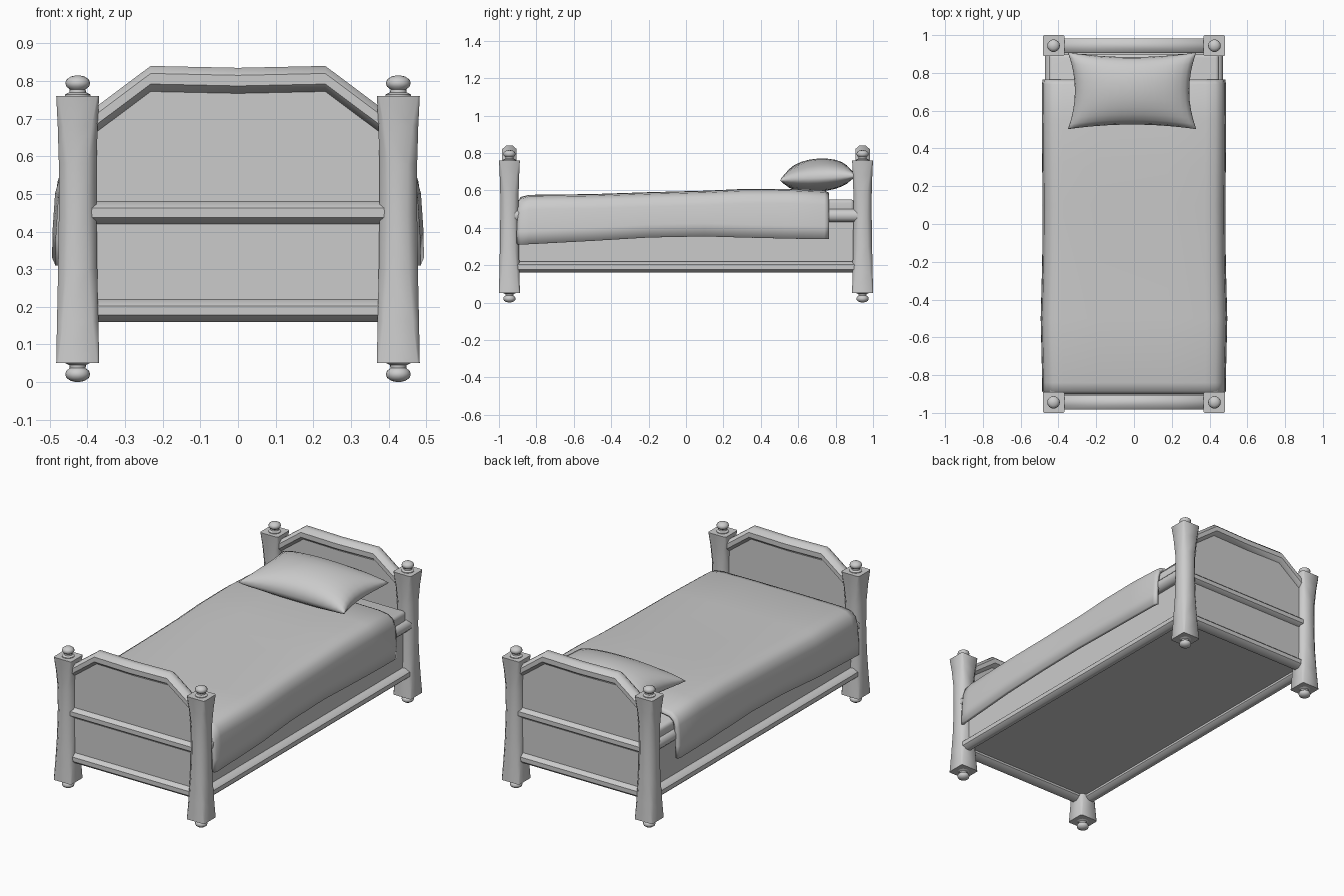
import bpy, bmesh
from math import sin, cos, pi, copysign

if "Cube" in bpy.data.objects:
    bpy.data.objects.remove(bpy.data.objects["Cube"])


def finish(name, bm, angle=50, mirror=()):
    bmesh.ops.recalc_face_normals(bm, faces=bm.faces[:])
    me = bpy.data.meshes.new(name)
    bm.to_mesh(me)
    bm.free()
    ob = bpy.data.objects.new(name, me)
    bpy.context.collection.objects.link(ob)
    bpy.ops.object.select_all(action='DESELECT')
    ob.select_set(True)
    bpy.context.view_layer.objects.active = ob
    bpy.ops.object.shade_smooth_by_angle(angle=angle * pi / 180)
    if mirror:
        m = ob.modifiers.new("mirror", 'MIRROR')
        m.use_axis = ['X' in mirror, 'Y' in mirror, False]
        m.use_mirror_merge = False
    return ob


def loft(name, rings, closed=True, caps=True, angle=50, mirror=()):
    bm = bmesh.new()
    rows = [[bm.verts.new(p) for p in r] for r in rings]
    n = len(rows[0])
    for a, b in zip(rows, rows[1:]):
        for i in range(n if closed else n - 1):
            j = (i + 1) % n
            bm.faces.new((a[i], a[j], b[j], b[i]))
    if caps:
        bm.faces.new(rows[0])
        bm.faces.new(rows[-1])
    return finish(name, bm, angle, mirror)


def box(name, lo, hi, bevel=0.0):
    bm = bmesh.new()
    bmesh.ops.create_cube(bm, size=1)
    for v in bm.verts:
        v.co = [(l + h) / 2 + c * (h - l) for c, l, h in zip(v.co, lo, hi)]
    if bevel:
        bmesh.ops.bevel(bm, geom=bm.edges[:], offset=bevel, segments=3,
                        profile=0.5, affect='EDGES')
    return finish(name, bm)


def octagon(rx, ry):
    return [(rx * cos((k + .5) * pi / 4) / cos(pi / 8),
             ry * sin((k + .5) * pi / 4) / cos(pi / 8)) for k in range(8)]


PX, PY = 0.426, 0.944

# Posts: square at the flared ends, rounded and pinched in the middle
rings = []
for z, h, cut in [(0.05, .057, .006), (0.16, .055, .016), (0.3, .052, .024),
                  (0.45, .050, .026), (0.58, .050, .024), (0.68, .053, .016),
                  (0.76, .057, .006)]:
    c = h - cut
    ring = [(h, -c), (h, c), (c, h), (-c, h), (-h, c), (-h, -c), (-c, -h), (c, -h)]
    rings.append([(PX + x, PY + y * .98, z) for x, y in ring])
loft("bed_post", rings, angle=60, mirror="XY")

# Turned knobs on top and feet below
knob = [(-.01, .034), (.004, .034), (.010, .022), (.018, .021), (.025, .030),
        (.034, .033), (.044, .030), (.052, .018), (.055, .004)]
for name, z0, s in [("post_knob", .76, 1), ("post_foot", .055, -1)]:
    loft(name, [[(PX + r * cos(k * pi / 8), PY + r * sin(k * pi / 8), z0 + s * z)
                 for k in range(16)] for z, r in knob], mirror="XY")

# Headboard and footboard: arched top rail, straight rails, thin panel
arch = [(-.41, .673), (-.232, .806), (0, .801), (.232, .806), (.41, .673)]
loft("arched_rail", [[(x, PY + a, z + b) for a, b in octagon(.039, .034)]
                     for x, z in arch], angle=46, mirror="Y")
for name, z in [("middle_cross_rail", .45), ("lower_cross_rail", .19)]:
    loft(name, [[(x, PY + a, z + b) for a, b in octagon(.036, .03)]
                for x in (-.41, .41)], angle=46, mirror="Y")
outline = [(-.41, .19)] + arch + [(.41, .19)]
loft("end_panel", [[(x, y, z) for x, z in outline] for y in (PY - .014, PY + .014)],
     angle=30, mirror="Y")

# Side rails
for name, z, rx, rz in [("upper_side_rail", .465, .033, .034),
                        ("lower_side_rail", .19, .033, .03)]:
    loft(name, [[(.438 + a, y, z + b) for a, b in octagon(rx, rz)]
                for y in (-.93, .93)], angle=46, mirror="X")

# Bed base and mattress
box("bed_base", (-.43, -.935, .19), (.43, .935, .46))
box("mattress", (-.45, -.9, .45), (.45, .9, .552), .02)

# Blanket draped over the mattress: (y, top height, hem height, hem half width)
stations = [(-.905, .46, .315, .470), (-.9, .535, .31, .478), (-.885, .562, .31, .486),
            (-.84, .574, .312, .486), (-.5, .578, .33, .494), (-.2, .588, .348, .486),
            (.1, .596, .354, .484), (.3, .605, .348, .486), (.55, .606, .342, .488),
            (.74, .598, .339, .487), (.765, .585, .339, .483)]
rings = []
for y, top, hem, w in stations:
    half = [(w, hem), (w - .001, hem + .07), (w - .008, top - .075),
            (w - .022, top - .032), (w - .055, top - .008), (w - .11, top), (.18, top + .002)]
    rings.append([(x, y, z) for x, z in half] + [(-x, y, z) for x, z in half[::-1]])
blanket = loft("blanket", rings, closed=False, caps=False, angle=70)
sol = blanket.modifiers.new("thickness", 'SOLIDIFY')
sol.thickness, sol.offset = .018, -1

# Pillow: two bulged sheets sharing a pinched seam
bm = bmesh.new()
for side in (.105, -.072):
    new = bmesh.ops.create_grid(bm, x_segments=16, y_segments=12, size=1)["verts"]
    for vert in new:
        u, v = sin(vert.co.x * pi / 2), sin(vert.co.y * pi / 2)
        bulge = max(0, (1 - u * u) * (1 - v * v)) ** .42
        vert.co = (-.01 + .34 * u * (1 - .11 * (1 - v * v)),
                   .705 + .203 * v * (1 - .12 * (1 - u * u)),
                   .665 + .012 * v + side * bulge)
bmesh.ops.remove_doubles(bm, verts=bm.verts[:], dist=.0005)
finish("pillow", bm, 80)
